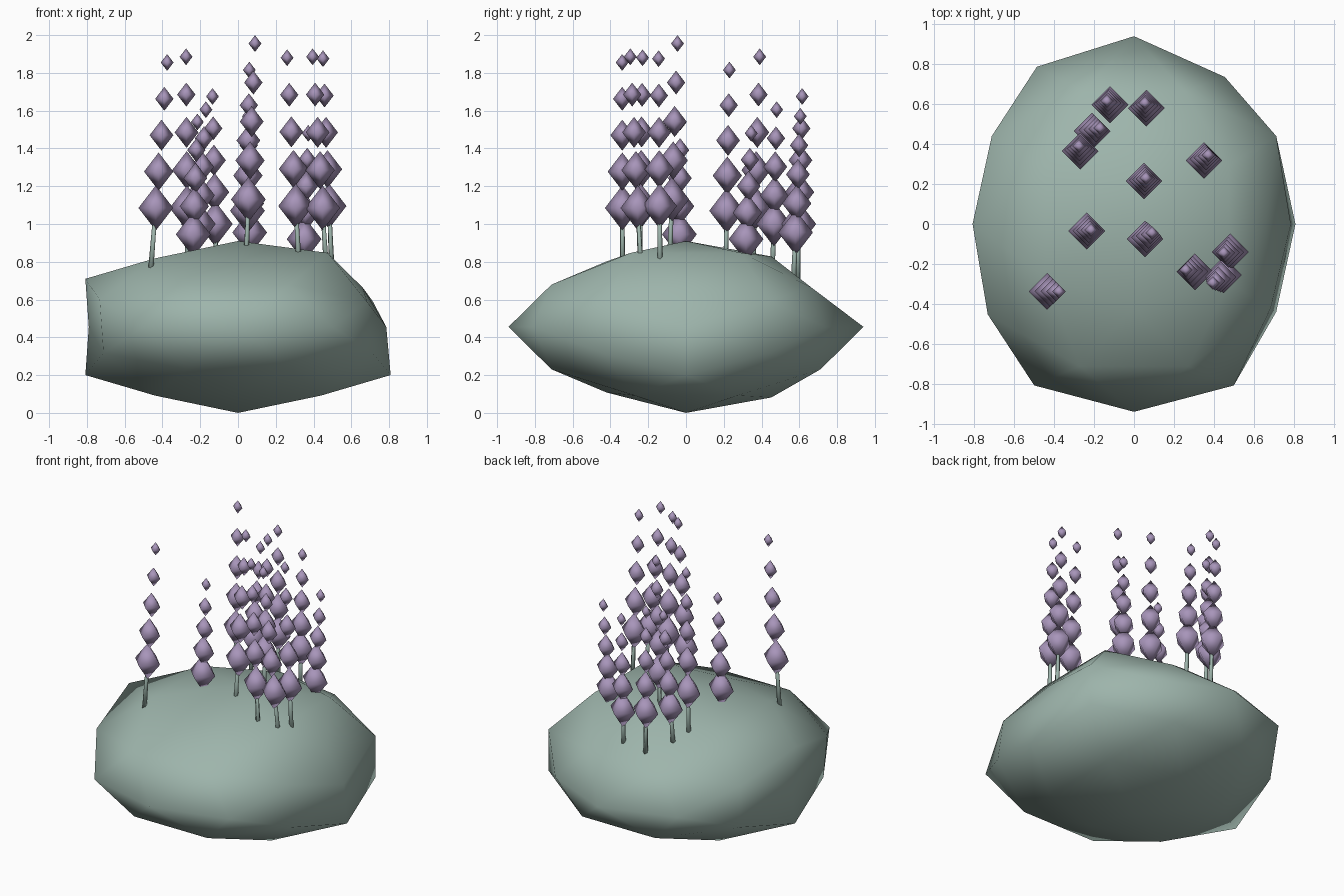
import bpy, bmesh, math
from mathutils import Vector, Matrix

if "Cube" in bpy.data.objects:
    bpy.data.objects.remove(bpy.data.objects["Cube"])


def material(name, rgb):
    m = bpy.data.materials.new(name)
    m.diffuse_color = (*rgb, 1)
    m.use_nodes = True
    m.node_tree.nodes["Principled BSDF"].inputs["Base Color"].default_value = m.diffuse_color
    return m


leaf = material("sage green", (0.34, 0.46, 0.41))
petal = material("lavender purple", (0.39, 0.30, 0.49))


def finish(bm, name, mat):
    me = bpy.data.meshes.new(name)
    bmesh.ops.recalc_face_normals(bm, faces=bm.faces)
    for f in bm.faces:
        f.smooth = True
    bm.to_mesh(me)
    bm.free()
    me.materials.append(mat)
    ob = bpy.data.objects.new(name, me)
    bpy.context.collection.objects.link(ob)


# --- foliage mound: once-subdivided icosahedron, each vertex pushed in or out
A, B = 0.5257, 0.8507
corners = []
for s in (-1, 1):
    for t in (-1, 1):
        corners += [Vector((s * B, 0, t * A)), Vector((0, s * A, t * B)), Vector((s * A, t * B, 0))]
dirs = list(corners)
for i, p in enumerate(corners):
    for q in corners[i + 1:]:
        if (p - q).length < 1.1:
            dirs.append((p + q).normalized())

# (sign/direction, radius) read from the outlines; others use the default
pushed = [
    ((0, 0, 1), .892), ((0, 0, -1), .892), ((0, 1, 0), .94), ((0, -1, 0), .94),
    ((1, 0, 0), .785), ((-1, 0, 0), .79),
    ((B, 0, A), .776), ((B, 0, -A), .95), ((-B, 0, A), .95), ((-B, 0, -A), .95),
    ((0, A, B), .86), ((0, -A, B), .80), ((0, A, -B), .86), ((0, -A, -B), .80),
    ((A, B, 0), .865), ((-A, B, 0), .925), ((A, -B, 0), .95), ((-A, -B, 0), .95),
    ((.5, .309, .809), .95), ((.5, -.309, .809), .95),
    ((.809, -.5, .309), .845), ((-.809, -.5, .309), .905),
    ((.309, .809, .5), .82), ((-.309, .809, .5), .82),
]
bm = bmesh.new()
for d in dirs:
    bm.verts.new(d)
bmesh.ops.convex_hull(bm, input=bm.verts)
for v in bm.verts:
    r = next((r for d, r in pushed if (Vector(d) - v.co).length < 0.05), 0.88)
    v.co = Vector((v.co.x * r, v.co.y * r, v.co.z * r * 0.51 + 0.455))
finish(bm, "foliage_mound", leaf)

# --- flower stalks: lowest floret centre, topmost floret centre
stalks = [
    ((-.435, -.337, 1.085), (-.375, -.338, 1.855)),
    ((-.237, -.035, .945), (-.215, -.03, 1.54)),
    ((.055, -.075, 1.13), (.09, -.045, 1.955)),
    ((.05, .215, 1.07), (.06, .23, 1.815)),
    ((.35, .318, .92), (.372, .345, 1.48)),
    ((-.27, .365, 1.085), (-.275, .39, 1.885)),
    ((-.21, .465, 1.0), (-.17, .48, 1.605)),
    ((-.12, .597, 1.0), (-.135, .615, 1.675)),
    ((.062, .58, .955), (.055, .605, 1.57)),
    ((.305, -.24, 1.095), (.26, -.23, 1.88)),
    ((.482, -.14, 1.095), (.45, -.145, 1.875)),
    ((.448, -.255, 1.085), (.395, -.295, 1.885)),
]
stems, florets = bmesh.new(), bmesh.new()
for low, top in stalks:
    low, top = Vector(low), Vector(top)
    step = (top - low) / 4
    # bare stem, rising from inside the mound into the lowest floret
    foot = low - step * 1.85
    axis = low - foot
    turn = axis.to_track_quat('Z', 'Y').to_matrix().to_4x4()
    bmesh.ops.create_cone(stems, cap_ends=True, segments=5, radius1=.016, radius2=.011,
                          depth=axis.length, matrix=Matrix.Translation((low + foot) / 2) @ turn)
    # five shrinking octahedral florets
    for i in range(5):
        r = .092 - .0145 * i
        c = low + step * i
        ring = [florets.verts.new(c + Vector((r * math.cos(a), r * math.sin(a), 0)))
                for a in (k * math.pi / 2 for k in range(4))]
        for s in (-1, 1):
            tip = florets.verts.new(c + Vector((0, 0, s * r * 1.3))) 
            for k in range(4):
                florets.faces.new((ring[k], ring[(k + 1) % 4], tip))
finish(stems, "flower_stems", leaf)
finish(florets, "flower_florets", petal)
